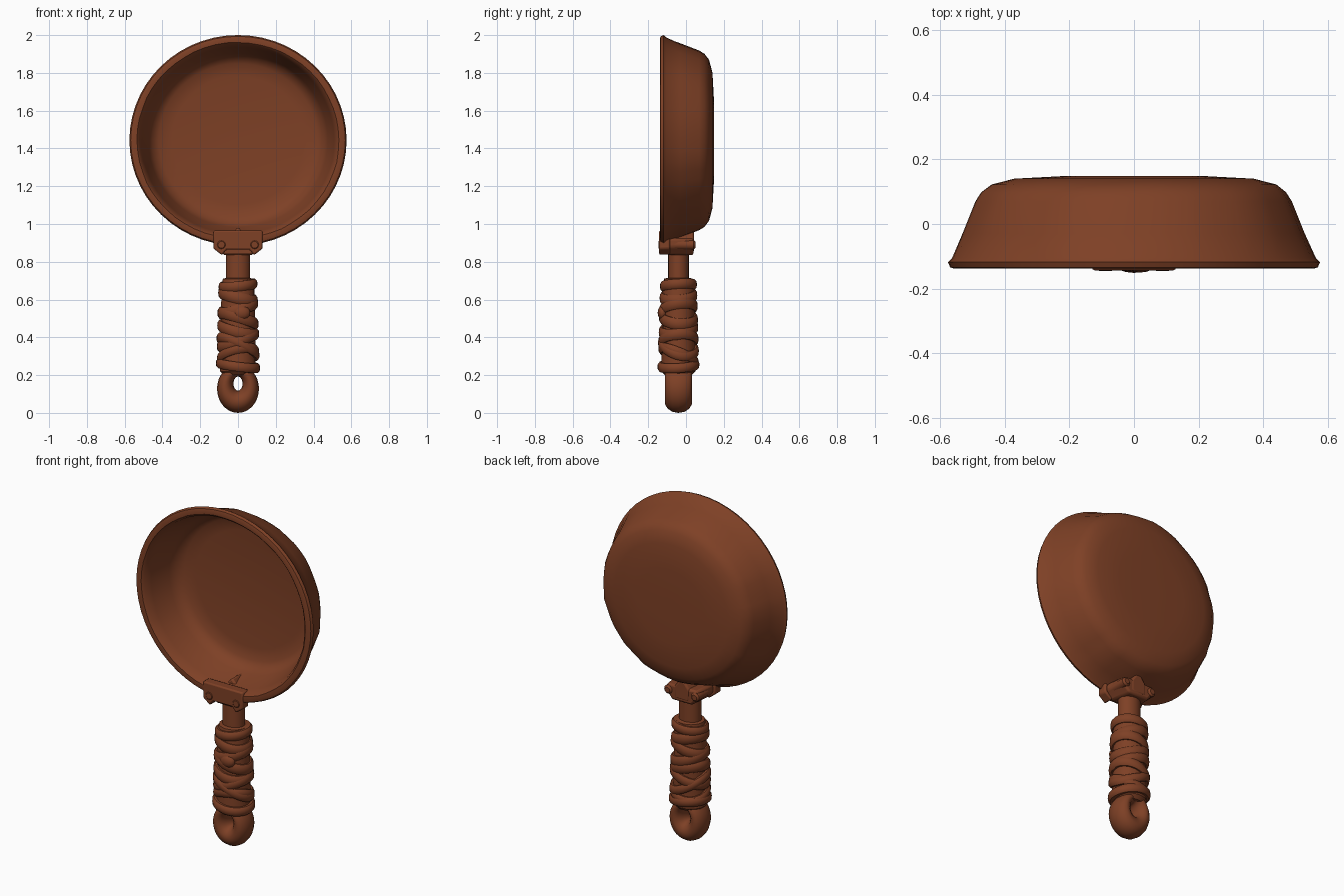
import bpy, bmesh, math, random
from math import sin, cos, pi, radians

if "Cube" in bpy.data.objects:
    bpy.data.objects.remove(bpy.data.objects["Cube"])

random.seed(4)
brown = bpy.data.materials.new("rust brown")
brown.diffuse_color = (0.21, 0.052, 0.019, 1)
brown.use_nodes = True
brown.node_tree.nodes["Principled BSDF"].inputs["Base Color"].default_value = brown.diffuse_color
HY = -0.04  # depth of the handle axis


def finish(name, bm, angle=35):
    bmesh.ops.recalc_face_normals(bm, faces=bm.faces)
    me = bpy.data.meshes.new(name)
    bm.to_mesh(me)
    bm.free()
    ob = bpy.data.objects.new(name, me)
    bpy.context.collection.objects.link(ob)
    me.materials.append(brown)
    bpy.ops.object.select_all(action='DESELECT')
    ob.select_set(True)
    bpy.context.view_layer.objects.active = ob
    bpy.ops.object.shade_smooth_by_angle(angle=radians(angle))
    return ob


def skin(name, rings, closed=False, angle=35):
    """Bridge a list of point rings; cap the ends unless closed."""
    bm = bmesh.new()
    vr = [[bm.verts.new(p) for p in r] for r in rings]
    n, m = len(vr), len(vr[0])
    for i in range(n if closed else n - 1):
        a, b = vr[i], vr[(i + 1) % n]
        for j in range(m):
            k = (j + 1) % m
            bm.faces.new((a[j], a[k], b[k], b[j]))
    if not closed:
        bm.faces.new(vr[0])
        bm.faces.new(vr[-1])
    return finish(name, bm, angle)


def oval(z, rx, ry, n=20, tilt=0, phase=0, y=HY):
    return [(rx * cos(2 * pi * j / n), y + ry * sin(2 * pi * j / n),
             z + tilt * cos(2 * pi * j / n - phase)) for j in range(n)]


def prism(name, outline, y0, y1, shrink=1.0, bevel=0.008):
    """Extrude an x,z outline from y0 to y1, optionally tapering."""
    ob = skin(name, [[(x, y0, z) for x, z in outline],
                     [(x * shrink, y1, z) for x, z in outline]])
    mod = ob.modifiers.new("soft edges", 'BEVEL')
    mod.width, mod.segments = bevel, 2
    return ob


# Pan: one lathe profile (radius, depth) from outside centre to inside centre
profile = [(0.03, 0.148), (0.22, 0.148), (0.37, 0.140), (0.44, 0.122), (0.472, 0.098),
           (0.49, 0.07), (0.53, -0.03), (0.562, -0.105), (0.575, -0.118),
           (0.568, -0.134), (0.555, -0.138), (0.535, -0.137), (0.523, -0.125),
           (0.51, -0.08), (0.475, 0.04), (0.455, 0.08), (0.42, 0.102),
           (0.35, 0.112), (0.03, 0.115)]
N = 56
wob = [random.uniform(-0.004, 0.004) for _ in range(N)]
rings = []
for i, (r, y) in enumerate(profile):
    amp = 1 if 3 < i < 7 else 0.4 if 10 < i < 14 else 0
    rings.append([((r + amp * wob[j]) * cos(2 * pi * j / N), y,
                   1.443 + 0.969 * (r + amp * wob[j]) * sin(2 * pi * j / N)) for j in range(N)])
skin("pan", rings, angle=40)

# Bracket joining pan and handle
prism("bracket_front_plate", [(-0.13, 0.965), (0.13, 0.965), (0.13, 0.87), (0.085, 0.835),
                              (0.06, 0.865), (-0.06, 0.865), (-0.085, 0.835), (-0.13, 0.87)],
      -0.143, -0.085)
prism("bracket_body", [(-0.115, 0.925), (0.115, 0.925), (0.12, 0.88), (0.075, 0.835),
                       (-0.075, 0.835), (-0.12, 0.88)], -0.10, 0.04, 0.85, 0.012)
prism("bracket_back_tongue", [(-0.06, 0.92), (0, 0.985), (0.06, 0.92), (0.06, 0.85),
                              (-0.06, 0.85)], -0.06, 0.042, 0.8, 0.01)

# Bolts through the bracket
for side, label in ((-1, "left"), (1, "right")):
    bolt = [(0.018, -0.146), (0.026, -0.14), (0.026, 0.04), (0.016, 0.05)]
    skin(label + "_bolt", [[(side * 0.088 + r * cos(2 * pi * j / 12), y,
                             0.89 + r * sin(2 * pi * j / 12)) for j in range(12)]
                           for r, y in bolt])

# Handle shaft and the padded core beneath the wraps
skin("handle_shaft", [oval(z, 0.064, 0.055) for z in (0.66, 0.76, 0.9)])
skin("grip_core", [oval(z, r, r * 0.95) for z, r in
                   ((0.2, 0.075), (0.22, 0.095), (0.45, 0.09), (0.66, 0.088),
                    (0.71, 0.08), (0.715, 0.06))])


# Wrapped strips: flat bands tilted around the grip
def strip(name, z, r, half, tilt, phase):
    section = [(-0.02, -half), (0.004, -half), (0.013, -half * 0.6), (0.015, 0),
               (0.013, half * 0.6), (0.004, half), (-0.02, half)]
    skin(name, [oval(z + dz, r + dr, (r + dr) * 0.95, 28, tilt, phase)
                for dr, dz in section], closed=True, angle=45)


strips = [(0.675, 0.088, 0.026, 0.010, 0.5), (0.615, 0.090, 0.030, 0.022, 2.8),
          (0.555, 0.092, 0.030, 0.028, 0.4), (0.500, 0.094, 0.030, 0.030, 3.4),
          (0.440, 0.095, 0.030, 0.026, 2.6), (0.385, 0.097, 0.028, 0.034, 0.2),
          (0.350, 0.099, 0.026, 0.050, 3.6), (0.305, 0.097, 0.026, 0.040, 5.2),
          (0.250, 0.102, 0.025, 0.014, 2.7)]
for i, s in enumerate(strips):
    strip("grip_wrap_%d" % (i + 1), *s)

# Knot on the front of the wrap
bm = bmesh.new()
bmesh.ops.create_uvsphere(bm, u_segments=14, v_segments=8, radius=1)
for v in bm.verts:
    v.co = (0.02 + 0.046 * v.co.x, -0.124 + 0.026 * v.co.y, 0.53 + 0.038 * v.co.z)
finish("wrap_knot", bm, 60)

# Hanging loop: oval tube between a small slot and a larger rounded outline
loop, M, K = [], 32, 14
for i in range(M):
    t = 2 * pi * i / M
    c, s = cos(t), sin(t)
    ix, iz = 0.024 * c, 0.155 + 0.037 * s
    ox, oz = 0.111 * c, 0.128 + 0.128 * s
    ring = []
    for j in range(K):
        a = 2 * pi * j / K
        f = 0.5 + 0.5 * cos(a)
        ring.append((ix + (ox - ix) * f, HY + 0.073 * sin(a), iz + (oz - iz) * f))
    loop.append(ring)
skin("hanging_loop", loop, closed=True, angle=60)
